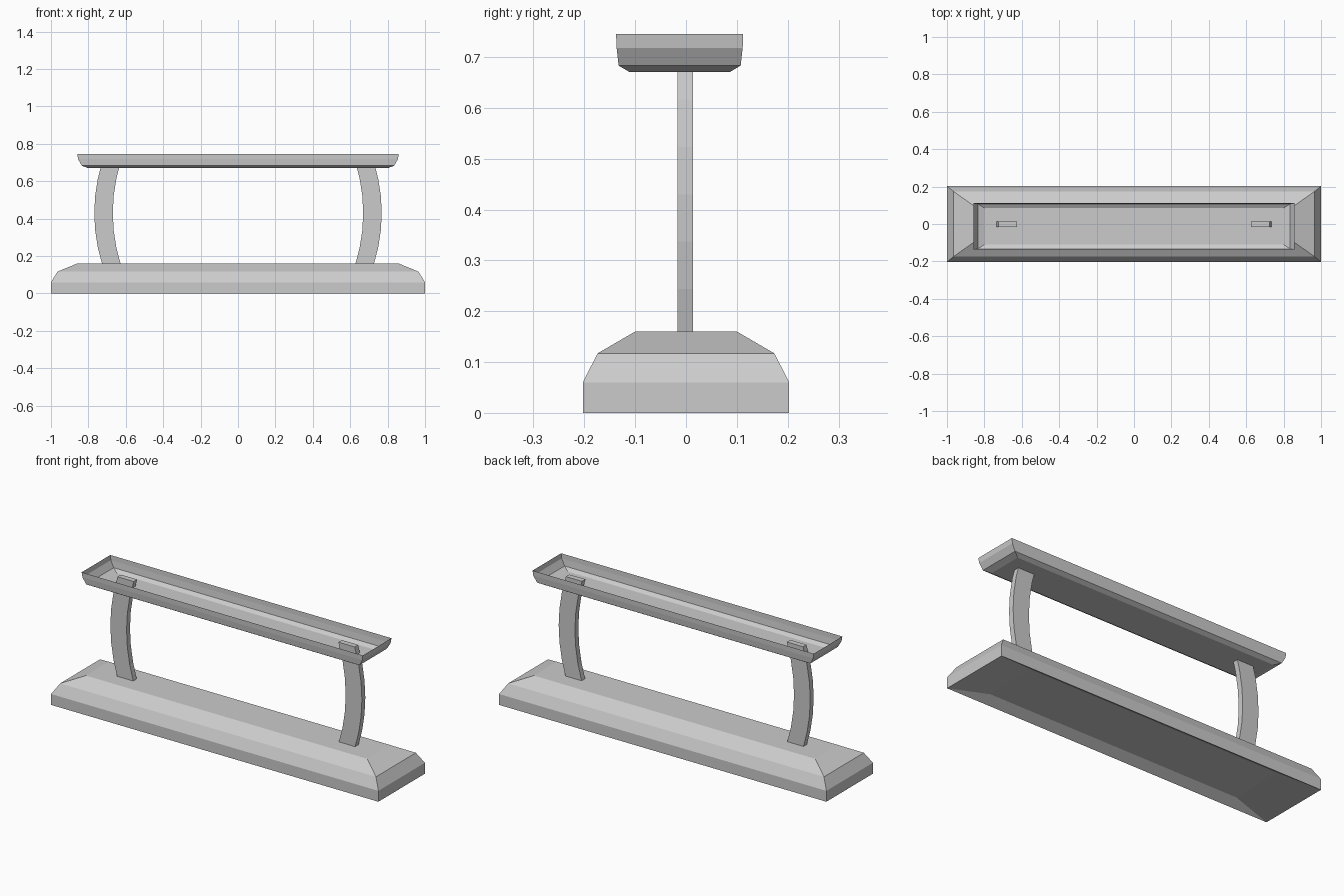
import bpy, bmesh

if "Cube" in bpy.data.objects:
    bpy.data.objects.remove(bpy.data.objects["Cube"])


def make_object(name, bm):
    bmesh.ops.recalc_face_normals(bm, faces=bm.faces)
    mesh = bpy.data.meshes.new(name)
    bm.to_mesh(mesh)
    bm.free()
    obj = bpy.data.objects.new(name, mesh)
    bpy.context.collection.objects.link(obj)
    return obj


def loft(name, rings, cap_start=True, cap_end=True):
    """Rings are (x_min, x_max, y_min, y_max, z) rectangles joined in order."""
    bm = bmesh.new()
    loops = []
    for x0, x1, y0, y1, z in rings:
        corners = ((x0, y0), (x1, y0), (x1, y1), (x0, y1))
        loops.append([bm.verts.new((x, y, z)) for x, y in corners])
    for a, b in zip(loops, loops[1:]):
        for i in range(4):
            j = (i + 1) % 4
            bm.faces.new((a[i], a[j], b[j], b[i]))
    if cap_start:
        bm.faces.new(loops[0][::-1])
    if cap_end:
        bm.faces.new(loops[-1])
    return make_object(name, bm)


# Base: bevelled plinth with a shallow recess underneath
base_profile = [(0.77, 0.153, 0.03), (1.0, 0.203, 0.0), (1.0, 0.203, 0.06),
                (0.965, 0.174, 0.117), (0.86, 0.10, 0.16)]
loft("base", [(-x, x, -y, y, z) for x, y, z in base_profile])

# Tray: thin open shell, set slightly toward the front
tray_profile = [(0.80, 0.098, 0.67), (0.835, 0.120, 0.683),
                (0.855, 0.124, 0.718), (0.859, 0.125, 0.745)]
tray_y = -0.0125
loft("tray", [(-x, x, tray_y - y, tray_y + y, z) for x, y, z in tray_profile],
     cap_end=False)

# Legs: outward-bowed flat bars whose tips poke through the tray floor
bottom, top, segments = 0.15, 0.71, 6
for side, name in ((-1, "left_leg"), (1, "right_leg")):
    rings = []
    for i in range(segments + 1):
        z = bottom + (top - bottom) * i / segments
        x = side * (0.719 - 0.56 * (z - 0.43) ** 2)
        rings.append((x - 0.0495, x + 0.0495, -0.0165, 0.0135, z))
    loft(name, rings)
